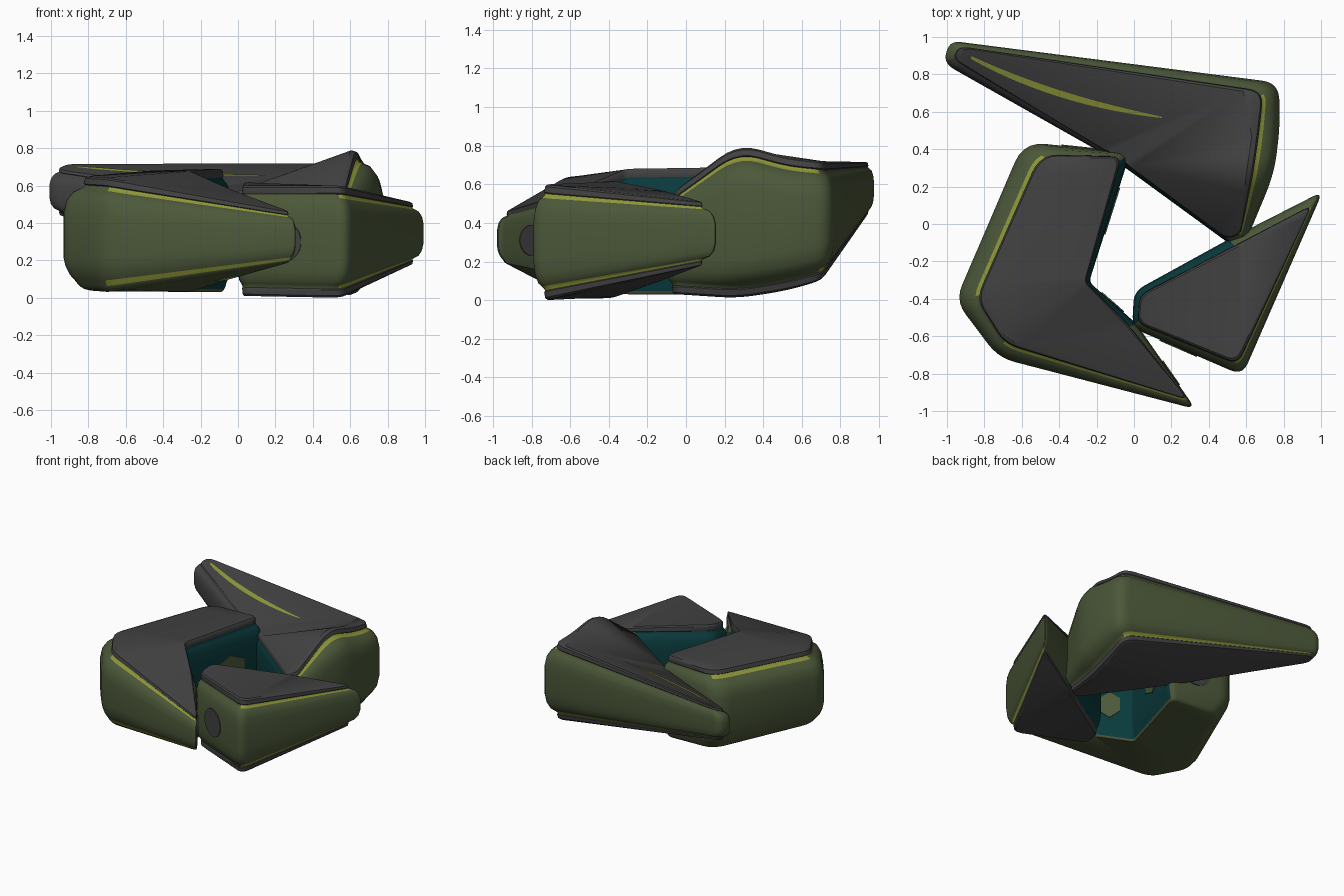
import bpy, bmesh, math
from mathutils import Vector
from mathutils.bvhtree import BVHTree

if "Cube" in bpy.data.objects:
    bpy.data.objects.remove(bpy.data.objects["Cube"])


def make_mat(name, col):
    m = bpy.data.materials.new(name)
    m.diffuse_color = (*col, 1)
    m.use_nodes = True
    m.node_tree.nodes["Principled BSDF"].inputs["Base Color"].default_value = m.diffuse_color
    return m


MATS = [make_mat("olive_green", (0.072, 0.097, 0.041)),
        make_mat("dark_grey", (0.053, 0.053, 0.054)),
        make_mat("yellow_green", (0.27, 0.31, 0.04)),
        make_mat("teal", (0.003, 0.042, 0.045))]
GREEN, GREY, YELLOW, TEAL = range(4)

# edge profile from the cap rim down to the wall: (inset, depth, colour of the band that follows)
PROFILE = [(1.3, 0.0, 'cap'), (1.06, 0.010, 'cap'), (0.97, 0.040, 'cap'), (1.05, 0.046, 'line'),
           (0.97, 0.058, 'line'), (0.78, 0.068, 'wall'), (0.45, 0.085, 'wall'),
           (0.15, 0.13, 'wall'), (0.0, 0.20, 'wall')]
# plain rounded lower edge without a plate
PLAIN = [(1.3, 0.0, 'cap'), (1.0, 0.008, 'cap'), (0.85, 0.018, 'wall'), (0.72, 0.03, 'line'),
         (0.62, 0.045, 'line'), (0.5, 0.06, 'wall'), (0.3, 0.085, 'wall'),
         (0.1, 0.13, 'wall'), (0.0, 0.18, 'wall')]


def fillet(corners):
    """Round every outline corner; returns (vector, edge index) pairs."""
    out, n = [], len(corners)
    vec = [Vector(c[:6]) for c in corners]
    for i in range(n):
        p, a, b = vec[i], vec[i - 1], vec[(i + 1) % n]
        r = corners[i][6]
        da = min(0.42, r / (p.xy - a.xy).length)
        db = min(0.42, r / (p.xy - b.xy).length)
        s, e = p.lerp(a, da), p.lerp(b, db)
        for k in range(6):
            t = k / 5
            out.append((s * (1 - t) ** 2 + p * 2 * t * (1 - t) + e * t * t,
                        i if k >= 2 else (i - 1) % n))
    return out


def shell_piece(name, corners, bottom, low=PROFILE):
    """corners: wall x, y, cap x, y, bottom z, top z, corner radius, wall colour, top line, bottom line"""
    pts = fillet(corners)
    bm = bmesh.new()

    def ring(a, depth, top):
        vs = []
        for v, _ in pts:
            x, y, cx, cy, zb, zt = v
            d = depth * min(1, (zt - zb) / 0.55)
            vs.append(bm.verts.new((x + (cx - x) * a, y + (cy - y) * a, zt - d if top else zb + d)))
        return vs

    lower = [ring(a, d, False) for a, d, _ in low]
    upper = [ring(a, d, True) for a, d, _ in reversed(PROFILE)]
    kinds = [(k, False) for _, _, k in low] + [(k, True) for _, _, k in reversed(PROFILE[:-1])]
    rings = lower + upper
    n = len(pts)
    for (kind, top), r0, r1 in zip(kinds, rings, rings[1:]):
        for j in range(n):
            k = (j + 1) % n
            c = corners[pts[j][1]]
            f = bm.faces.new((r0[j], r0[k], r1[k], r1[j]))
            f.material_index = c[7]
            if kind == 'cap':
                f.material_index = GREY if top else bottom
            elif kind == 'line' and c[8 if top else 9]:
                f.material_index = YELLOW
    ft = bm.faces.new(rings[-1])
    ft.material_index = GREY
    fb = bm.faces.new(rings[0][::-1])
    fb.material_index = bottom
    bmesh.ops.triangulate(bm, faces=[ft, fb], ngon_method='BEAUTY')
    bmesh.ops.recalc_face_normals(bm, faces=bm.faces[:])
    tree = BVHTree.FromBMesh(bm)
    finish(name, bm, MATS)
    return tree


def finish(name, bm, mats):
    me = bpy.data.meshes.new(name)
    bm.to_mesh(me)
    bm.free()
    for m in mats:
        me.materials.append(m)
    ob = bpy.data.objects.new(name, me)
    bpy.context.collection.objects.link(ob)
    bpy.ops.object.select_all(action='DESELECT')
    ob.select_set(True)
    bpy.context.view_layer.objects.active = ob
    bpy.ops.object.shade_smooth_by_angle(angle=math.radians(32))
    return ob


def wall_panel(name, corners, edge, t, z, r, sides, mat, sz=1.0):
    """Thin round or many-sided plate lying on a wall."""
    p, q = Vector(corners[edge][:2]), Vector(corners[(edge + 1) % len(corners)][:2])
    d = (q - p).normalized()
    out = Vector((d.y, -d.x, 0))
    c = p.lerp(q, t).to_3d() + Vector((0, 0, z))
    bm = bmesh.new()
    rings = []
    for off in (-0.001, 0.006):
        rings.append([bm.verts.new(c + out * off + d.to_3d() * r * math.cos(a) + Vector((0, 0, r * sz * math.sin(a))))
                      for a in (2 * math.pi * (i + 0.5) / sides for i in range(sides))])
    bm.faces.new(rings[1])
    for i in range(sides):
        j = (i + 1) % sides
        bm.faces.new((rings[0][i], rings[0][j], rings[1][j], rings[1][i]))
    bmesh.ops.recalc_face_normals(bm, faces=bm.faces[:])
    finish(name, bm, [MATS[mat]])


def top_stripe(name, tree, path, width):
    """Tapered stripe dropped onto the top of a piece."""
    bm = bmesh.new()
    rows, steps = [], 24
    for k in range(steps + 1):
        t = k / steps
        p = (Vector(path[0]) * (1 - t) ** 2 + Vector(path[1]) * 2 * t * (1 - t) + Vector(path[2]) * t * t)
        d = (Vector(path[2]) - Vector(path[0])).normalized()
        w = width * math.sin(math.pi * (0.08 + 0.9 * t)) ** 0.6
        row = []
        for s in (-1, 1):
            x, y = p.x - d.y * w * s, p.y + d.x * w * s
            hit = tree.ray_cast(Vector((x, y, 2)), Vector((0, 0, -1)))[0]
            row.append(bm.verts.new((x, y, (hit.z if hit else 0.7) + 0.005)))
        rows.append(row)
    for a, b in zip(rows, rows[1:]):
        bm.faces.new((a[0], b[0], b[1], a[1]))
    bmesh.ops.recalc_face_normals(bm, faces=bm.faces[:])
    finish(name, bm, [MATS[YELLOW]])


# left chevron-shaped piece
LEFT = [(-0.59, 0.44, -0.50, 0.37, 0.04, 0.68, 0.12, GREEN, 1, 0),
        (-0.955, -0.41, -0.84, -0.40, 0.04, 0.65, 0.09, GREEN, 0, 0),
        (-0.725, -0.715, -0.69, -0.64, 0.03, 0.64, 0.09, GREEN, 1, 1),
        (0.33, -0.99, 0.29, -0.94, 0.19, 0.46, 0.06, GREEN, 0, 0),
        (0.01, -0.53, -0.03, -0.54, 0.10, 0.58, 0.05, TEAL, 0, 0),
        (-0.24, -0.31, -0.26, -0.31, 0.03, 0.68, 0.03, TEAL, 0, 0),
        (-0.02, 0.38, -0.065, 0.36, 0.03, 0.69, 0.07, GREEN, 0, 0)]
shell_piece("left_shell", LEFT, GREEN, PLAIN)

# right triangular piece
RIGHT = [(-0.01, -0.555, 0.02, -0.53, 0.01, 0.60, 0.06, GREEN, 0, 0),
         (0.58, -0.81, 0.555, -0.75, 0.0, 0.60, 0.07, GREEN, 1, 1),
         (1.01, 0.175, 0.95, 0.10, 0.18, 0.51, 0.06, GREEN, 0, 0),
         (0.50, -0.085, 0.53, -0.12, 0.10, 0.57, 0.05, TEAL, 0, 0),
         (0.0, -0.36, 0.03, -0.38, 0.01, 0.62, 0.06, TEAL, 0, 0)]
shell_piece("right_shell", RIGHT, GREY)

# long back piece with the raised tip
BACK = [(-1.02, 0.86, -0.97, 0.885, 0.44, 0.69, 0.07, GREY, 0, 0),
        (-0.10, 0.34, -0.09, 0.355, 0.16, 0.57, 0.10, TEAL, 0, 0),
        (0.53, -0.12, 0.50, -0.08, 0.03, 0.54, 0.05, GREEN, 0, 0),
        (0.60, -0.09, 0.57, -0.05, 0.03, 0.58, 0.03, GREEN, 1, 0),
        (0.75, 0.27, 0.635, 0.27, 0.01, 0.81, 0.12, GREEN, 1, 0),
        (0.78, 0.52, 0.67, 0.52, 0.05, 0.74, 0.09, GREEN, 1, 0),
        (0.775, 0.755, 0.69, 0.71, 0.10, 0.72, 0.09, GREEN, 0, 1),
        (-0.985, 0.98, -0.93, 0.95, 0.45, 0.715, 0.06, GREEN, 0, 0)]
back_tree = shell_piece("back_shell", BACK, GREY)
top_stripe("back_top_stripe", back_tree, [(-0.87, 0.89), (-0.42, 0.66), (0.15, 0.57)], 0.017)

# contact plates on facing walls and panels inside the ring
wall_panel("right_contact_plate", RIGHT, 0, 0.42, 0.30, 0.11, 24, GREY)
wall_panel("left_tip_contact_plate", LEFT, 3, 0.42, 0.31, 0.08, 24, GREY)
wall_panel("left_end_contact_plate", LEFT, 6, 0.42, 0.33, 0.13, 24, GREY)
wall_panel("left_inner_panel", LEFT, 5, 0.55, 0.35, 0.15, 6, GREEN, 0.8)
wall_panel("left_arm_inner_panel", LEFT, 4, 0.5, 0.34, 0.09, 6, GREEN, 1.2)
